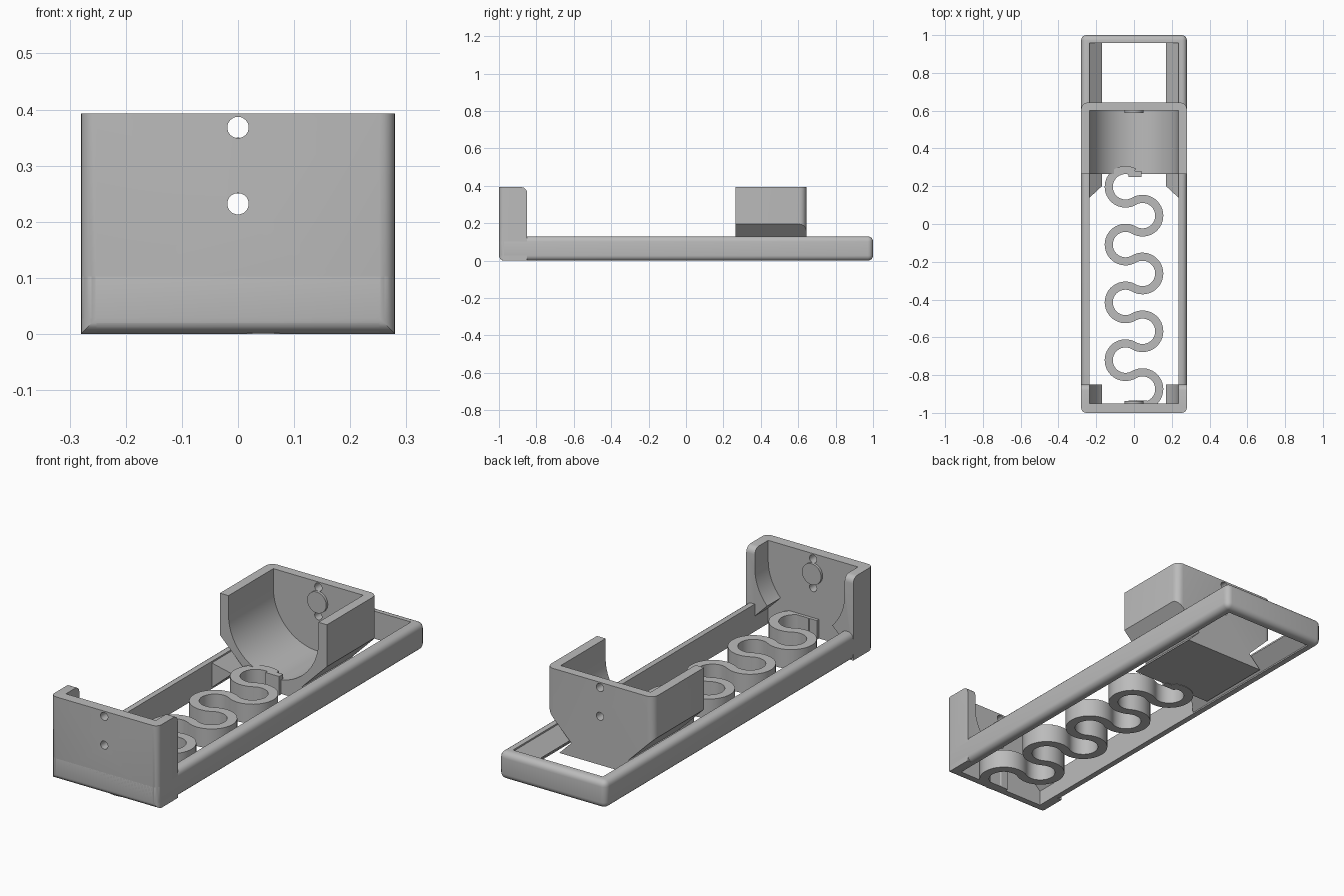
import bpy, bmesh, math
from mathutils import Matrix

cube = bpy.data.objects.get("Cube")
if cube:
    bpy.data.objects.remove(cube)

grey = bpy.data.materials.new("plain grey")
grey.use_nodes = True
grey.diffuse_color = (0.5, 0.5, 0.5, 1)
grey.node_tree.nodes["Principled BSDF"].inputs["Base Color"].default_value = (0.5, 0.5, 0.5, 1)

W, WALL, TOP, RAIL = 0.28, 0.235, 0.393, 0.13
BORE_Z, BORE_R = 0.30, 0.235


def add(name, bm):
    bmesh.ops.recalc_face_normals(bm, faces=bm.faces)
    mesh = bpy.data.meshes.new(name)
    bm.to_mesh(mesh)
    bm.free()
    mesh.materials.append(grey)
    ob = bpy.data.objects.new(name, mesh)
    bpy.context.collection.objects.link(ob)
    return ob


def box_bm(x0, x1, y0, y1, z0, z1):
    bm = bmesh.new()
    bmesh.ops.create_cube(bm, size=1)
    for v in bm.verts:
        v.co = (x1 if v.co.x > 0 else x0, y1 if v.co.y > 0 else y0, z1 if v.co.z > 0 else z0)
    return bm


def extrude_y(profile, y0, y1):
    """Prism from an (x, z) outline."""
    bm = bmesh.new()
    a, b = ([bm.verts.new((x, y, z)) for x, z in profile] for y in (y0, y1))
    bm.faces.new(a)
    bm.faces.new(b)
    for i in range(len(a)):
        j = (i + 1) % len(a)
        bm.faces.new((a[i], a[j], b[j], b[i]))
    return bm


def bevel(bm, rule, r, seg=5):
    """Round the edges whose two end points satisfy the rule."""
    edges = [e for e in bm.edges if rule(e.verts[0].co, e.verts[1].co)]
    bmesh.ops.bevel(bm, geom=edges, offset=r, segments=seg, affect='EDGES', profile=0.5)


def cylinder_bm(x, y, z, r, depth, seg=32):
    bm = bmesh.new()
    m = Matrix.Translation((x, y, z)) @ Matrix.Rotation(math.pi / 2, 4, 'X')
    bmesh.ops.create_cone(bm, cap_ends=True, segments=seg, radius1=r, radius2=r, depth=depth, matrix=m)
    return bm


def cut(ob, bm):
    cutter = add("cutter", bm)
    mod = ob.modifiers.new("cut", 'BOOLEAN')
    mod.operation, mod.object, mod.solver = 'DIFFERENCE', cutter, 'EXACT'
    bpy.context.view_layer.objects.active = ob
    bpy.ops.object.modifier_apply(modifier=mod.name)
    bpy.data.objects.remove(cutter)


def mirrored(half):
    return half + [(-x, z) for x, z in reversed(half)]


def bore_half(last_angle):
    """Right half of the cell bore: straight sides above, round below."""
    arc = [math.radians(last_angle) * i / 20 for i in range(21)]
    return [(BORE_R, 0.6)] + [(BORE_R * math.cos(t), BORE_Z - BORE_R * math.sin(t)) for t in arc]


def is_vertical(a, b):
    return abs(a.z - b.z) > 0.05 and abs(a.x - b.x) < 1e-4 and abs(a.y - b.y) < 1e-4


# Rounded rectangular frame, open through the middle
bm = box_bm(-W, W, -1, 1, 0, RAIL)
bevel(bm, lambda a, b: True, 0.028)
frame = add("frame", bm)
cut(frame, box_bm(-WALL, WALL, -0.95, 0.957, -0.1, 0.3))

# Fixed end holder with two wings shaped to the cell
bm = box_bm(-W, W, -1, -0.85, 0, TOP)
bevel(bm, lambda a, b: a.y < -0.95 and b.y < -0.95 and min(a.z, b.z) < 0.01, 0.028)
bevel(bm, lambda a, b: min(a.y, b.y) > -0.86 and min(a.z, b.z) > TOP - 0.01, 0.03)
end_holder = add("end_holder", bm)
lower = [(0.17, 0.138), (WALL, 0.073), (WALL, -0.1)]
cut(end_holder, extrude_y(mirrored(bore_half(42) + lower), -0.95, -0.7))

# Sliding carriage with a dovetail foot
half = [(W, TOP), (W, 0.195), (0.15, 0.065), (0.213, 0.002)]
bm = extrude_y(mirrored(half), 0.265, 0.643)
bevel(bm, lambda a, b: is_vertical(a, b) and a.y > 0.6, 0.035)
bevel(bm, lambda a, b: max(a.y, b.y) < 0.27 and min(a.z, b.z) > TOP - 0.01, 0.03)
carriage = add("carriage", bm)
bore = bore_half(90)[:-1] + [(0, BORE_Z - BORE_R)]
cut(carriage, extrude_y(bore + [(-x, z) for x, z in reversed(bore[:-1])], 0.1, 0.6))

# Wire holes through both end walls
for ob, y in ((end_holder, -0.975), (carriage, 0.622)):
    for z in (0.232, 0.368):
        cut(ob, cylinder_bm(0, y, z, 0.019, 0.12))

# Contact pads on the inner faces
contacts = [add("fixed_contact", cylinder_bm(0, -0.946, BORE_Z, 0.05, 0.016)),
            add("sliding_contact", cylinder_bm(0, 0.596, BORE_Z, 0.05, 0.016))]

# V-shaped guide rails inside the frame sides
guides = []
for side, label in ((1, "left"), (-1, "right")):
    bm = extrude_y([(side * 0.24, RAIL - 0.003), (side * 0.17, 0.065), (side * 0.24, 0.002)], 0.135, 0.96)
    for v in bm.verts:
        if abs(v.co.x) < 0.2 and v.co.y < 0.5:
            v.co.y = 0.2
    guides.append(add(label + "_guide_rail", bm))

# Serpentine spring: tangent arcs alternating left and right
STEP, OFF, HALF_W, SPRING_H = 0.153, 0.045, 0.0215, 0.09
radius = math.hypot(STEP, 2 * OFF) / 2
start = math.atan2(STEP, 2 * OFF)
bm = bmesh.new()
rows = []
for lobe in range(8):
    side = -1 if lobe % 2 == 0 else 1
    cy = 0.197 - STEP * lobe
    for i in range(0 if lobe == 0 else 1, 29):
        t = start + (2 * math.pi - 2 * start) * i / 28
        ring = []
        for off, z in ((-1, 0), (1, 0), (1, SPRING_H), (-1, SPRING_H)):
            r = radius - side * off * HALF_W
            ring.append(bm.verts.new((side * (OFF - r * math.cos(t)), cy + r * math.sin(t), z)))
        rows.append(ring)
for a, b in zip(rows, rows[1:]):
    for k in range(4):
        bm.faces.new((a[k], a[(k + 1) % 4], b[(k + 1) % 4], b[k]))
bm.faces.new(rows[0])
bm.faces.new(rows[-1])
spring = add("serpentine_spring", bm)

# Small tabs tying the spring to the carriage and the end wall
tabs = [add("carriage_spring_tab", box_bm(-0.03, 0.04, 0.25, 0.28, 0, SPRING_H)),
        add("end_spring_tab", box_bm(-0.03, 0.07, -0.96, -0.935, 0, SPRING_H))]

# Smooth the rounded surfaces, keep corners crisp
bpy.ops.object.select_all(action='DESELECT')
for ob in [frame, end_holder, carriage, spring] + contacts + guides + tabs:
    ob.select_set(True)
bpy.context.view_layer.objects.active = frame
bpy.ops.object.shade_smooth_by_angle(angle=math.radians(30))
